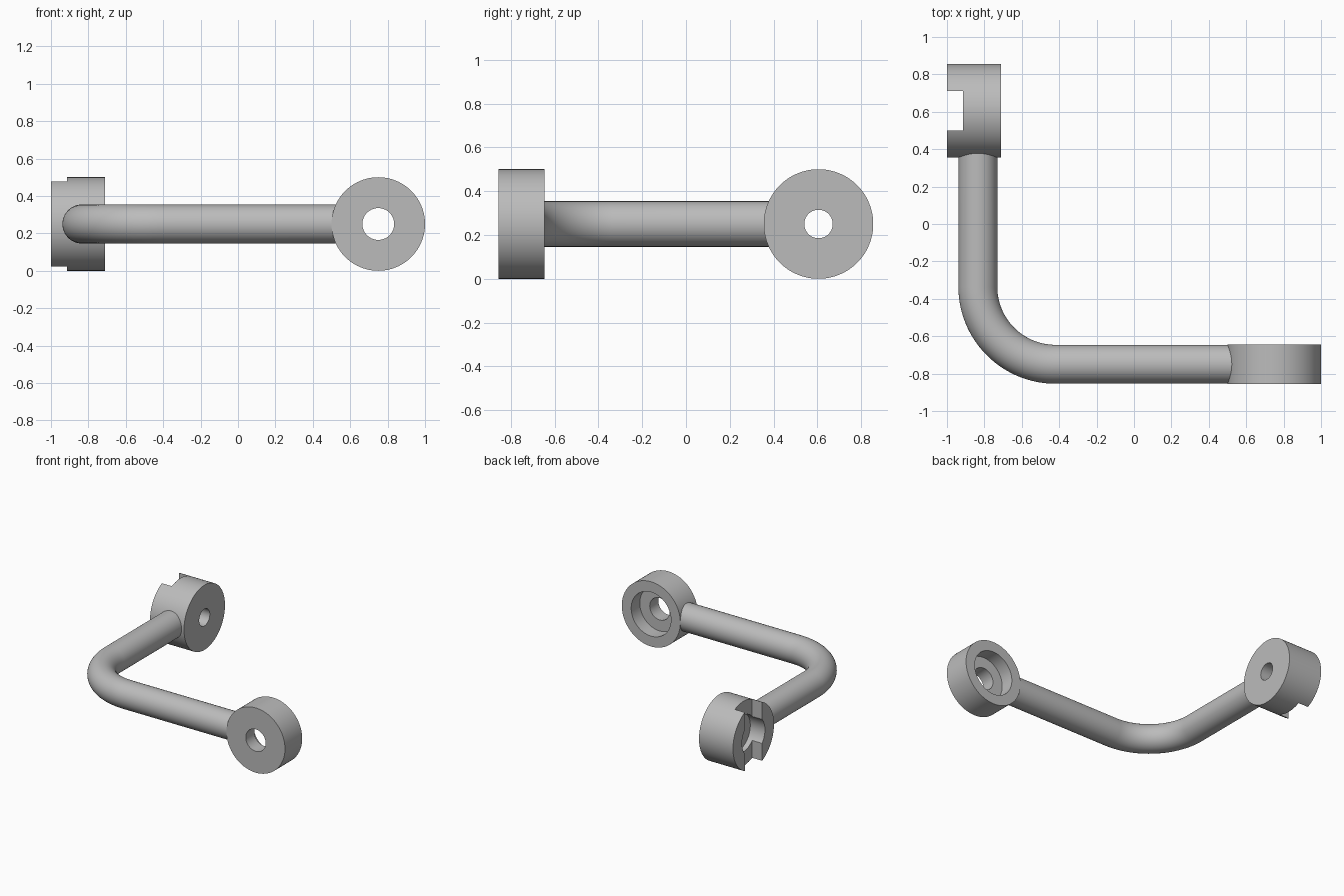
import bpy, bmesh, math
from mathutils import Matrix, Vector

cube = bpy.data.objects.get("Cube")
if cube:
    bpy.data.objects.remove(cube, do_unlink=True)

steel = bpy.data.materials.new("grey steel")
steel.use_nodes = True
GREY = (0.5, 0.5, 0.5, 1)
steel.diffuse_color = GREY
steel.node_tree.nodes["Principled BSDF"].inputs["Base Color"].default_value = GREY

MID = 0.25          # height of every axis
ROD = 0.104         # rod radius
SIDES = 96


def select(obj):
    bpy.ops.object.select_all(action="DESELECT")
    obj.select_set(True)
    bpy.context.view_layer.objects.active = obj


def smooth(obj):
    select(obj)
    bpy.ops.object.shade_smooth_by_angle(angle=math.radians(30))


def add_mesh(name, bm, location=(0, 0, 0)):
    bmesh.ops.recalc_face_normals(bm, faces=bm.faces)
    mesh = bpy.data.meshes.new(name)
    bm.to_mesh(mesh)
    bm.free()
    mesh.materials.append(steel)
    obj = bpy.data.objects.new(name, mesh)
    bpy.context.collection.objects.link(obj)
    obj.location = location
    return obj


def lathe(name, profile, axis, location):
    """Turn a closed (radius, distance) profile about the given axis."""
    bm = bmesh.new()
    turn = Vector((0, 0, 1)).rotation_difference(Vector(axis)).to_matrix()
    rings = []
    for i in range(SIDES):
        spin = Matrix.Rotation(math.tau * i / SIDES, 3, "Z")
        rings.append([bm.verts.new(turn @ spin @ Vector((r, 0, d))) for r, d in profile])
    n = len(profile)
    for i, ring in enumerate(rings):
        after = rings[(i + 1) % SIDES]
        for j in range(n):
            k = (j + 1) % n
            bm.faces.new((ring[j], after[j], after[k], ring[k]))
    return add_mesh(name, bm, location)


def bored_profile(radius, length, hole, bore, depth):
    floor = length - depth
    return [(hole, 0), (radius, 0), (radius, length),
            (bore, length), (bore, floor), (hole, floor)]


# Front eye: counterbored from the back
eye = lathe("front_eye", bored_profile(0.25, 0.21, 0.085, 0.17, 0.105),
            (0, 1, 0), (0.75, -0.855, MID))
smooth(eye)

# Rear hub: counterbored and slotted on its outer face
hub = lathe("rear_hub", bored_profile(0.25, 0.29, 0.065, 0.14, 0.125),
            (-1, 0, 0), (-0.71, 0.605, MID))
bm = bmesh.new()
bmesh.ops.create_cube(bm, size=1, matrix=Matrix.Diagonal((0.17, 0.21, 0.7, 1)))
cutter = add_mesh("slot_cutter", bm, (-1, 0.605, MID))
cutter.hide_render = True
cut = hub.modifiers.new("slot", "BOOLEAN")
cut.operation = "DIFFERENCE"
cut.solver = "EXACT"
cut.object = cutter
select(hub)
bpy.ops.object.modifier_apply(modifier=cut.name)
bpy.data.objects.remove(cutter, do_unlink=True)
smooth(hub)

# Bent rod joining the two: straight, quarter bend, straight
ROD_X, ROD_Y, BEND = -0.835, -0.75, 0.415
path = [Vector((0.55, ROD_Y, MID))]
for i in range(33):
    a = math.radians(270) - math.pi / 2 * i / 32
    path.append(Vector((ROD_X + BEND + BEND * math.cos(a),
                        ROD_Y + BEND + BEND * math.sin(a), MID)))
path.append(Vector((ROD_X, 0.41, MID)))

bm = bmesh.new()
rings = []
for i, p in enumerate(path):
    along = (path[min(i + 1, len(path) - 1)] - path[max(i - 1, 0)]).normalized()
    if i in (1, len(path) - 2):      # tangent points of the bend
        along = Vector((-1, 0, 0)) if i == 1 else Vector((0, 1, 0))
    side = along.cross(Vector((0, 0, 1)))
    rings.append([bm.verts.new(p + ROD * (side * math.cos(t) + Vector((0, 0, math.sin(t)))))
                  for t in (math.tau * s / 48 for s in range(48))])
for a, b in zip(rings, rings[1:]):
    for s in range(48):
        e = (s + 1) % 48
        bm.faces.new((a[s], a[e], b[e], b[s]))
bm.faces.new(rings[0])
bm.faces.new(rings[-1])
smooth(add_mesh("bent_rod", bm))
